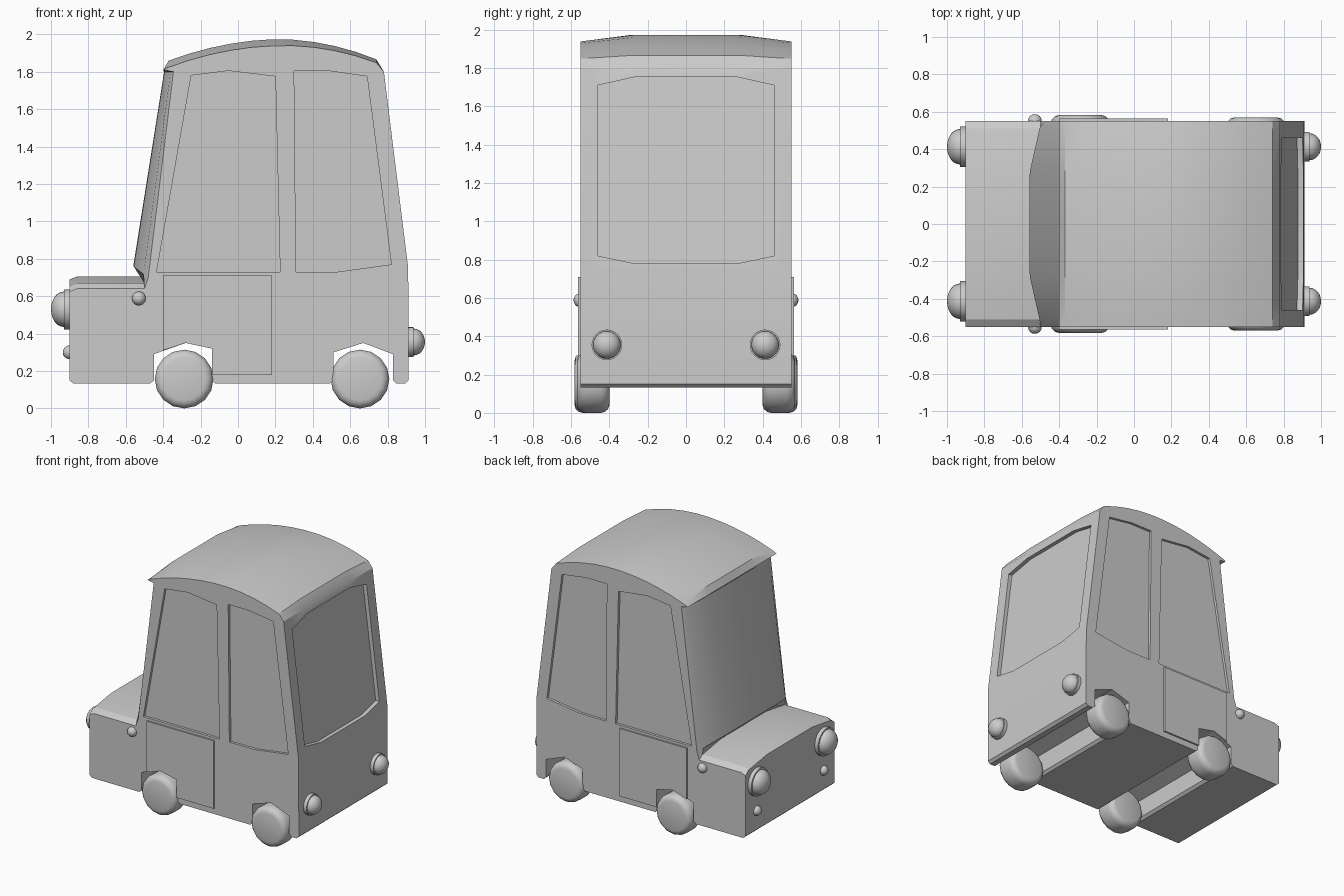
import bpy, bmesh, math
from mathutils import Matrix, Vector

if "Cube" in bpy.data.objects:
    bpy.data.objects.remove(bpy.data.objects["Cube"])


def smooth(ob, angle):
    bpy.ops.object.select_all(action='DESELECT')
    ob.select_set(True)
    bpy.context.view_layer.objects.active = ob
    bpy.ops.object.shade_smooth_by_angle(angle=math.radians(angle))


def finish(bm, name, angle=30):
    bmesh.ops.recalc_face_normals(bm, faces=bm.faces)
    me = bpy.data.meshes.new(name)
    bm.to_mesh(me)
    bm.free()
    ob = bpy.data.objects.new(name, me)
    bpy.context.collection.objects.link(ob)
    if angle:
        smooth(ob, angle)
    return ob


def loft(name, rings):
    """Closed solid through matching rings of points."""
    bm = bmesh.new()
    vr = [[bm.verts.new(p) for p in ring] for ring in rings]
    for a, b in zip(vr, vr[1:]):
        for i in range(len(a)):
            j = (i + 1) % len(a)
            bm.faces.new((a[i], a[j], b[j], b[i]))
    bm.faces.new(vr[0])
    bm.faces.new(vr[-1][::-1])
    return finish(bm, name, 0)


def prism(name, pts, offset):
    return loft(name, [pts, [Vector(p) + Vector(offset) for p in pts]])


def revolve(name, profile, centre, axis, steps):
    """Spin (radius, height) points round an axis."""
    bm = bmesh.new()
    vs = [bm.verts.new((r, 0, h)) for r, h in profile]
    es = [bm.edges.new(p) for p in zip(vs, vs[1:])]
    bmesh.ops.spin(bm, geom=vs + es, cent=(0, 0, 0), axis=(0, 0, 1),
                   angle=math.tau, steps=steps, use_duplicate=False)
    bmesh.ops.remove_doubles(bm, verts=bm.verts, dist=1e-4)
    rot = Vector((0, 0, 1)).rotation_difference(Vector(axis)).to_matrix().to_4x4()
    bm.transform(Matrix.Translation(centre) @ rot)
    return finish(bm, name, 35)


def arc(r, h0, h1, n):
    """Quarter ellipse from (r, h0) up to (0, h1)."""
    return [(r * math.cos(i * math.pi / 2 / n), h0 + (h1 - h0) * math.sin(i * math.pi / 2 / n))
            for i in range(n + 1)]


def sill(x0, x1, c=0.02):
    """Bottom edge of a body section, with chamfered ends, rear to front."""
    return [(x1, 0.15), (x1 - c, 0.132), (x0 + c, 0.132), (x0, 0.15)]


# Side outline of the body, one function of y: the hood is domed,
# the windscreen is bowed forward and the roof is crowned
def roof_point(x, w):
    k = 0.3 if x < 0.25 else 0.38
    crown = 0.035 * (1 - 0.5 * max(0, (x - 0.2) / 0.54))
    return x, 1.94 - k * (x - 0.25) ** 2 + crown * w


def outline(y):
    u = abs(y) / 0.55
    dome, bow, crown = 1 - u ** 8, 1 - u ** 5, min(1, (1 - u) * 2.04)
    hood = [(x, z + 0.065 * dome) for x, z in ((-0.90, 0.625), (-0.86, 0.64), (-0.50, 0.64))]
    glass = [(-0.48 - 0.08 * bow, 0.70 + 0.06 * bow), (-0.345 - 0.05 * bow, 1.80)]
    roof = [(-0.40, 1.81)] + [roof_point(-0.37 + 1.11 * i / 10, crown) for i in range(11)]
    back = [(0.78, 1.80), (0.91, 0.75)]
    rear_arch = [(0.828, 0.29), (0.67, 0.35), (0.51, 0.30)]
    front_arch = [(-0.14, 0.32), (-0.28, 0.35), (-0.45, 0.29)]
    pts = (hood + glass + roof + back + sill(0.828, 0.912) + rear_arch
           + sill(-0.14, 0.51) + front_arch + sill(-0.90, -0.45))
    return [(x, y, z) for x, z in pts]


body = loft("car_body", [outline(y) for y in (-0.55, -0.51, -0.28, 0, 0.28, 0.51, 0.55)])

# Recessed windows: two per side and one at the back
front_win = [(-0.435, 0.73), (0.225, 0.73), (0.20, 1.775), (-0.05, 1.805), (-0.25, 1.78)]
rear_win = [(0.31, 0.73), (0.53, 0.73), (0.82, 0.77), (0.69, 1.775), (0.48, 1.805), (0.30, 1.805)]
half_win = [(0.27, 0.78), (0.46, 0.82), (0.46, 1.71), (0.26, 1.755)]
back_win = half_win + [(-y, z) for y, z in half_win[::-1]]
cutters = [prism("window_cutter", [(x, s * 0.53, z) for x, z in win], (0, s * 0.1, 0))
           for s in (-1, 1) for win in (front_win, rear_win)]
cutters.append(prism("window_cutter",
                     [(0.88 - 0.124 * (z - 0.75), y, z) for y, z in back_win], (0.2, 0, 0)))
for c in cutters:
    c.hide_render = True
    mod = body.modifiers.new("window", 'BOOLEAN')
    mod.operation, mod.solver, mod.object = 'DIFFERENCE', 'EXACT', c
    bpy.context.view_layer.objects.active = body
    bpy.ops.object.modifier_apply(modifier=mod.name)
    bpy.data.objects.remove(c)
smooth(body, 25)

# Shared profiles for doors, tyres and lamps
door = [(-0.40, 0.71), (0.183, 0.71), (0.183, 0.18), (-0.14, 0.18),
        (-0.14, 0.32), (-0.28, 0.35), (-0.40, 0.31)]
shoulder = [(0.115 + r, h) for r, h in arc(0.042, 0.04, 0.085, 3)]
tyre = [(0, -0.085)] + [(r, -h) for r, h in shoulder[::-1]] + shoulder + [(0, 0.085)]
ball = [(r, -h) for r, h in arc(0.037, 0, 0.037, 5)[:0:-1]] + arc(0.037, 0, 0.037, 5)


def lamp(rim, rim_h, r, h):
    return [(0, -0.01), (rim, -0.01), (rim, rim_h)] + arc(r, rim_h, h, 6)


for s, side in ((-1, "near"), (1, "far")):
    # Door panels and indicators
    prism(side + "_door", [(x, s * 0.545, z) for x, z in door], (0, s * 0.018, 0))
    revolve(side + "_indicator", ball, (-0.53, s * 0.55, 0.588), (0, 0, 1), 16)
    # Wheels
    for x, y, end in ((-0.288, 0.497, "front"), (0.652, 0.485, "rear")):
        revolve(f"{side}_{end}_wheel", tyre, (x, s * y, 0.157), (0, s, 0), 16)
    # Lamps
    y = s * 0.413
    revolve(side + "_headlamp", lamp(0.107, 0.03, 0.095, 0.10), (-0.90, y, 0.53), (-1, 0, 0), 24)
    revolve(side + "_tail_lamp", lamp(0.08, 0.027, 0.072, 0.088), (0.912, y, 0.355), (1, 0, 0), 24)
    revolve(side + "_fog_lamp", ball, (-0.90, y, 0.30), (0, 0, 1), 16)
